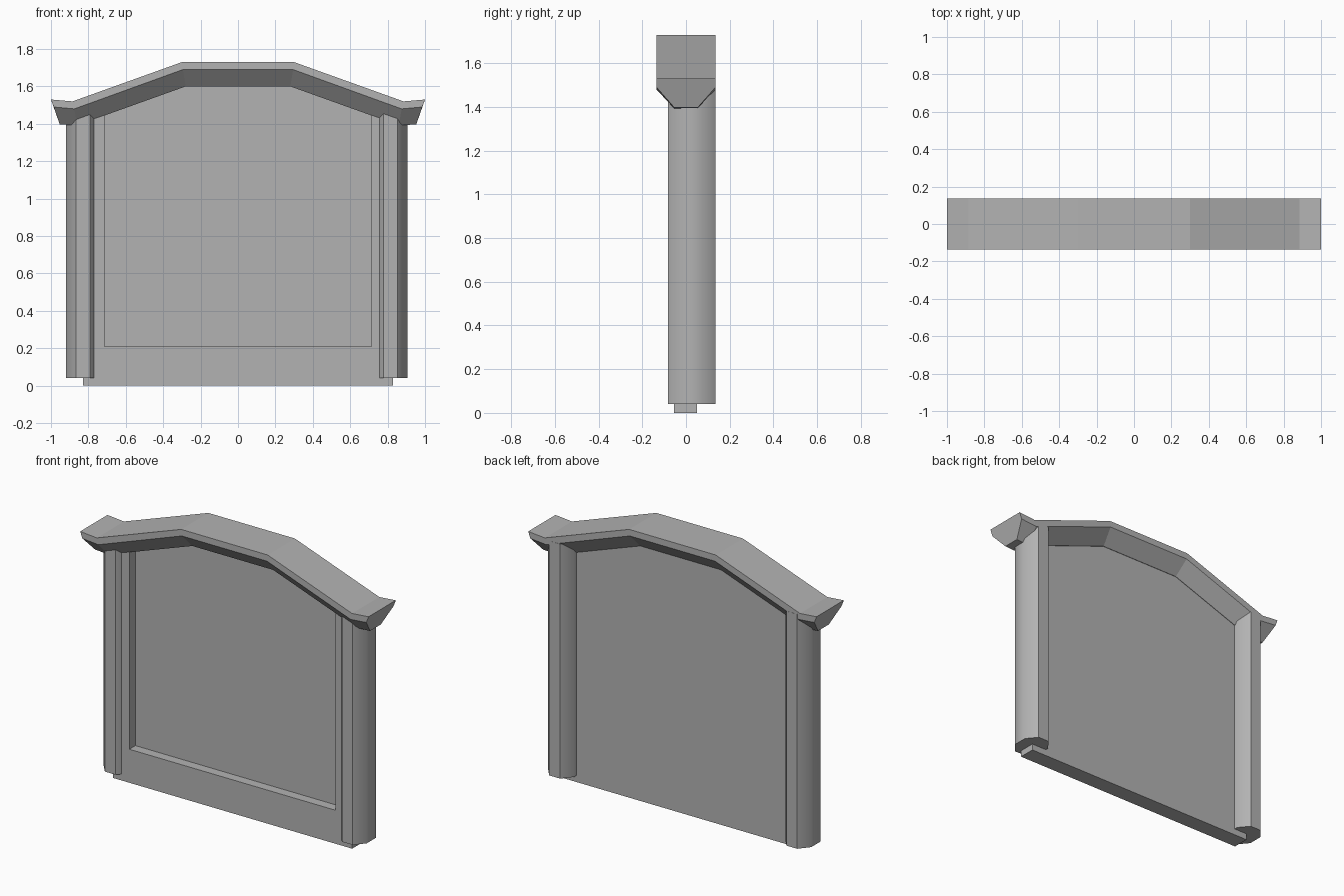
import bpy, bmesh, math

cube = bpy.data.objects.get("Cube")
if cube:
    bpy.data.objects.remove(cube)

# Single stone colour
grey = bpy.data.materials.new("stone grey")
grey.use_nodes = True
colour = (0.45, 0.45, 0.45, 1)
grey.diffuse_color = colour
grey.node_tree.nodes["Principled BSDF"].inputs["Base Color"].default_value = colour


def loft(name, rings, smooth=False):
    """Skin matching closed rings of points and cap both ends."""
    bm = bmesh.new()
    loops = [[bm.verts.new(p) for p in ring] for ring in rings]
    n = len(loops[0])
    for a, b in zip(loops, loops[1:]):
        for i in range(n):
            j = (i + 1) % n
            bm.faces.new((a[i], a[j], b[j], b[i]))
    bm.faces.new(loops[0])
    bm.faces.new(loops[-1])
    bmesh.ops.recalc_face_normals(bm, faces=bm.faces)
    mesh = bpy.data.meshes.new(name)
    bm.to_mesh(mesh)
    bm.free()
    obj = bpy.data.objects.new(name, mesh)
    bpy.context.collection.objects.link(obj)
    mesh.materials.append(grey)
    if smooth:
        bpy.ops.object.select_all(action='DESELECT')
        bpy.context.view_layer.objects.active = obj
        obj.select_set(True)
        bpy.ops.object.shade_smooth_by_angle(angle=math.radians(50))
    return obj


def slab(name, outline, y0, y1):
    """Extrude an x-z outline along y."""
    return loft(name, [[(x, y, z) for x, z in outline] for y in (y0, y1)])


def mirrored(half):
    """Complete a right-half outline on the other side."""
    return half + [(-x, z) for x, z in reversed(half)]


# Back panel, with its top tucked inside the roof
slab("back_panel", mirrored([(0.83, 0), (0.83, 1.44), (0.28, 1.64)]), 0.005, 0.05)

# Raised sill and stiles around the recess
slab("front_frame", mirrored([(0.83, 0), (0.83, 1.44), (0.715, 1.48), (0.715, 0.21)]),
     -0.055, 0.005)

# Eight-sided columns
for name, cx in (("left_column", 0.816), ("right_column", -0.829)):
    stretch = 1 / math.cos(math.pi / 8)
    angles = [math.pi / 8 + k * math.pi / 4 for k in range(8)]
    loft(name, [[(cx + 0.09 * stretch * math.cos(a),
                  0.027 + 0.109 * stretch * math.sin(a), z) for a in angles]
                for z in (0.04, 1.51)], smooth=True)

# Roof: each station gives (x, z) of the top, the fascia foot and the underside
half_roof = [
    ((1.0, 1.53), (0.985, 1.49), (0.953, 1.397)),
    ((0.885, 1.52), (0.875, 1.48), (0.86, 1.392)),
    ((0.30, 1.73), (0.295, 1.69), (0.28, 1.6)),
]
stations = half_roof + [tuple((-x, z) for x, z in s) for s in reversed(half_roof)]
widths = (0.135, 0.135, 0.053)
rings = []
for station in stations:
    front = [(x, -w, z) for (x, z), w in zip(station, widths)]
    back = [(x, -y, z) for x, y, z in reversed(front)]
    rings.append(front + back)
loft("roof", rings)
